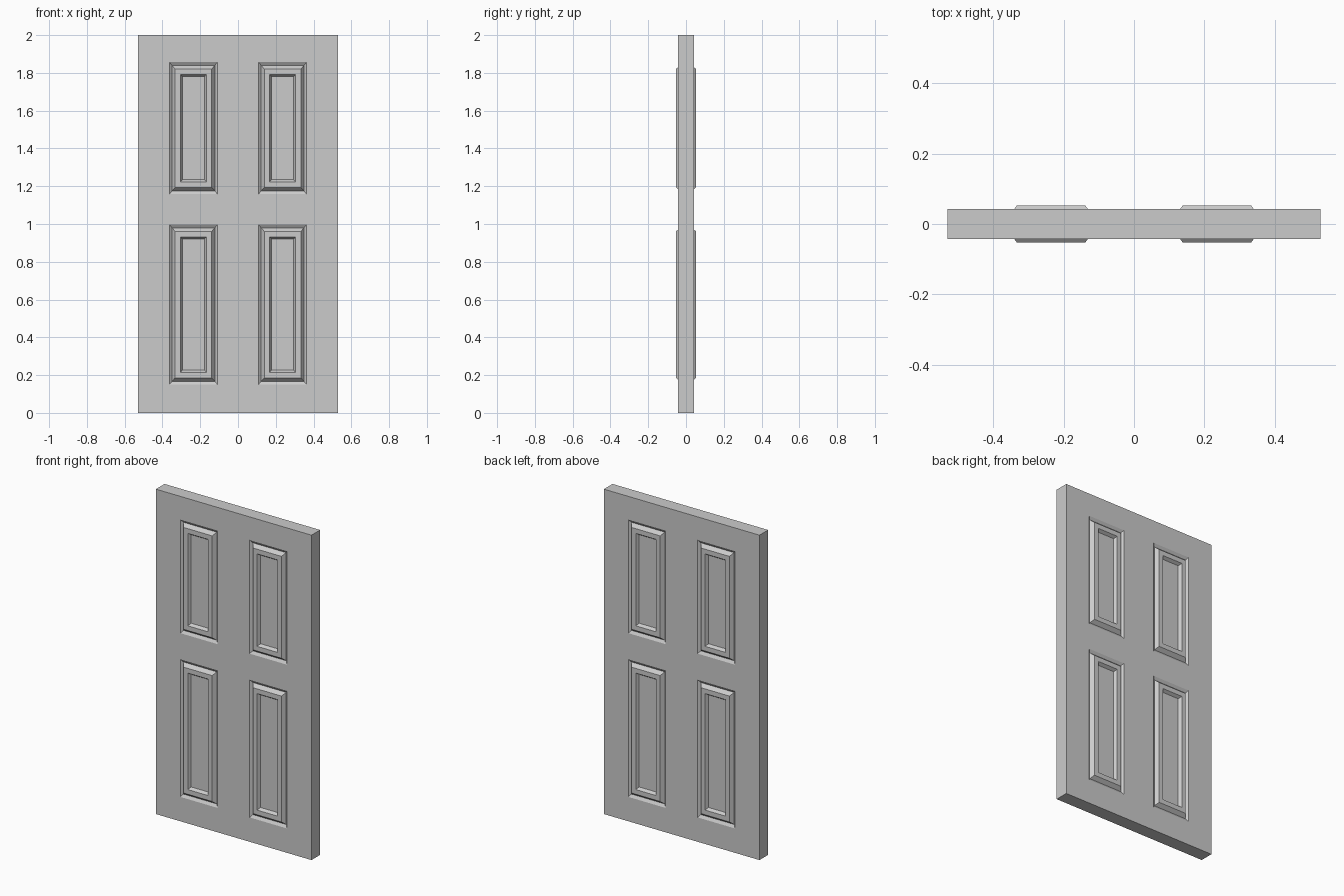
import bpy, bmesh

if "Cube" in bpy.data.objects:
    bpy.data.objects.remove(bpy.data.objects["Cube"])

HW, HT, H = 0.53, 0.042, 2.0            # half width, half thickness, height
XS = [-HW, -0.363, -0.109, 0.109, 0.363, HW]
ZS = [0.0, 0.15, 0.997, 1.158, 1.857, H]
# moulding profile: (inset in x, inset in z, distance from the door's mid plane)
PROFILE = [(0.0135, 0.017, 0.031), (0.030, 0.036, 0.053),
           (0.058, 0.065, 0.053), (0.069, 0.077, 0.035)]

bm = bmesh.new()


def rect(x0, x1, z0, z1, y):
    return [bm.verts.new(p) for p in ((x0, y, z0), (x1, y, z0), (x1, y, z1), (x0, y, z1))]


def panel(ring, x0, x1, z0, z1, side):
    # nested rings: groove, raised bead, recessed centre
    for dx, dz, y in PROFILE:
        inner = rect(x0 + dx, x1 - dx, z0 + dz, z1 - dz, side * y)
        for i in range(4):
            j = (i + 1) % 4
            bm.faces.new((ring[i], ring[j], inner[j], inner[i]))
        ring = inner
    bm.faces.new(ring)


# front and back faces, with moulded panels in four cells
for side in (-1, 1):
    for i in range(5):
        for k in range(5):
            cell = (XS[i], XS[i + 1], ZS[k], ZS[k + 1])
            ring = rect(*cell, side * HT)
            if i in (1, 3) and k in (1, 3):
                panel(ring, *cell, side)
            else:
                bm.faces.new(ring)

# close the slab edges, then tidy up coplanar faces
bmesh.ops.remove_doubles(bm, verts=bm.verts, dist=1e-5)
border = [e for e in bm.edges if e.is_boundary]
bmesh.ops.bridge_loops(bm, edges=border)
bmesh.ops.recalc_face_normals(bm, faces=bm.faces)

mesh = bpy.data.meshes.new("panel_door")
bm.to_mesh(mesh)
bm.free()
door = bpy.data.objects.new("panel_door", mesh)
bpy.context.collection.objects.link(door)
